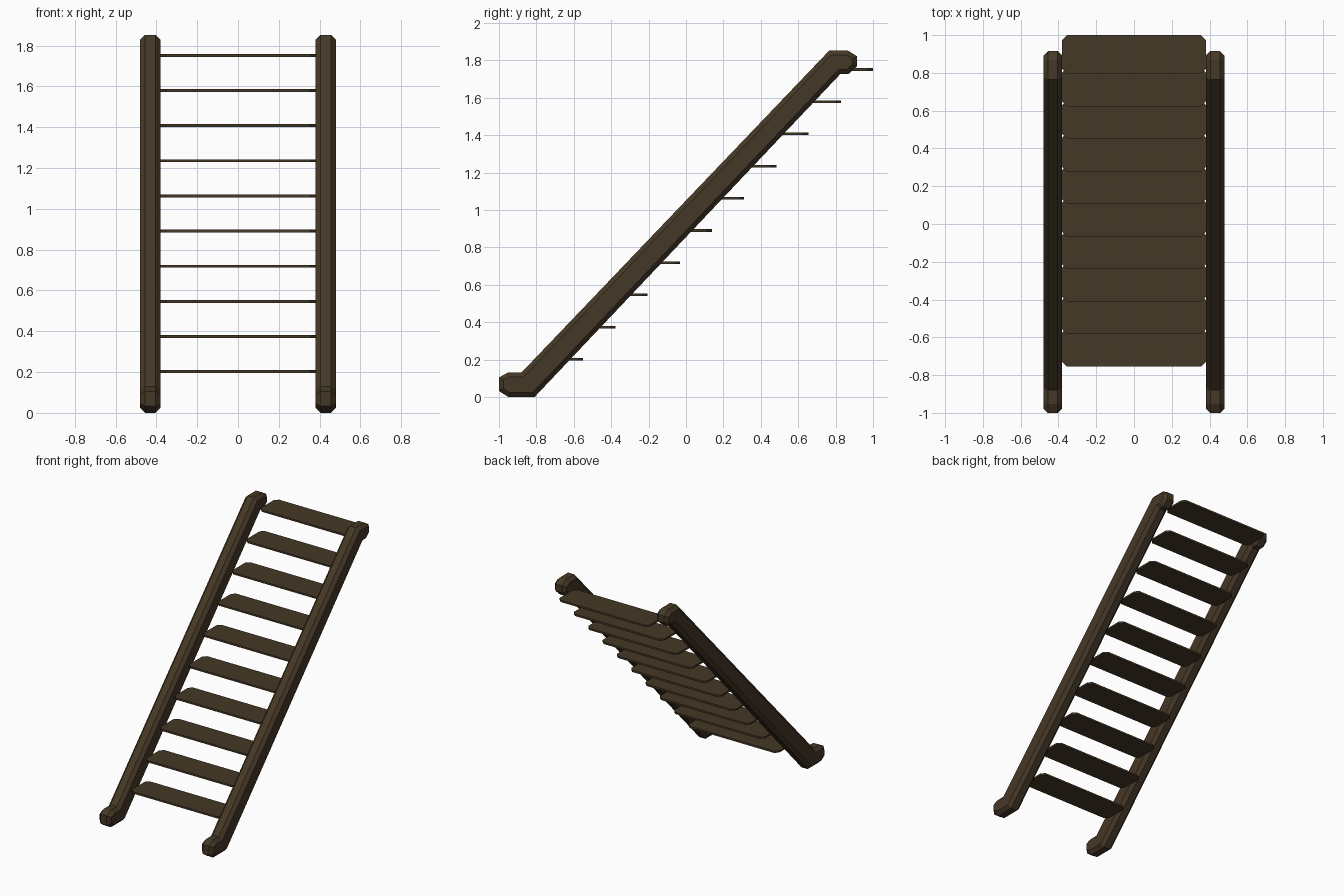
import bpy, bmesh

if "Cube" in bpy.data.objects:
    bpy.data.objects.remove(bpy.data.objects["Cube"])

wood = bpy.data.materials.new("dark brown wood")
wood.diffuse_color = (0.06, 0.04, 0.02, 1)
wood.use_nodes = True
wood.node_tree.nodes["Principled BSDF"].inputs["Base Color"].default_value = wood.diffuse_color


def finish(name, bm):
    """Turn a bmesh into a flat shaded wooden object."""
    bmesh.ops.recalc_face_normals(bm, faces=bm.faces)
    me = bpy.data.meshes.new(name)
    bm.to_mesh(me)
    bm.free()
    me.materials.append(wood)
    ob = bpy.data.objects.new(name, me)
    bpy.context.collection.objects.link(ob)
    return ob


def prism(points, offset):
    """Extrude a closed outline along an offset vector."""
    bm = bmesh.new()
    face = bm.faces.new([bm.verts.new(p) for p in points])
    ret = bmesh.ops.extrude_face_region(bm, geom=[face], use_keep_orig=True)
    verts = [v for v in ret["geom"] if isinstance(v, bmesh.types.BMVert)]
    bmesh.ops.translate(bm, verts=verts, vec=offset)
    return bm


# Side rails: bent outline in (y, z), chamfered along both side faces
RAIL = [(-1.0, 0.033), (-0.95, 0.0), (-0.81, 0.0), (0.825, 1.727),
        (0.868, 1.727), (0.915, 1.77), (0.915, 1.822), (0.867, 1.852),
        (0.765, 1.852), (-0.88, 0.131), (-0.952, 0.131), (-1.0, 0.105)]

for side, x in (("left", -0.48), ("right", 0.38)):
    bm = prism([(x, y, z) for y, z in RAIL], (0.10, 0, 0))
    rim = [e for e in bm.edges if abs(e.verts[0].co.x - e.verts[1].co.x) < 1e-5]
    bmesh.ops.bevel(bm, geom=rim, offset=0.024, segments=1,
                    affect='EDGES', clamp_overlap=True)
    finish(side + "_rail", bm)

# Treads: ten thin boards with clipped corners
STEP, DEPTH, THICK, HALF, CUT = 0.1722, 0.205, 0.014, 0.381, 0.026
for i in range(10):
    y0 = -0.755 + i * STEP
    y1 = y0 + DEPTH
    z = 0.195 + i * STEP
    half = [(HALF - CUT, y0), (HALF, y0 + CUT), (HALF, y1 - CUT), (HALF - CUT, y1)]
    outline = half + [(-x, y) for x, y in reversed(half)]
    finish(f"tread_{i + 1}", prism([(x, y, z) for x, y in outline], (0, 0, THICK)))
